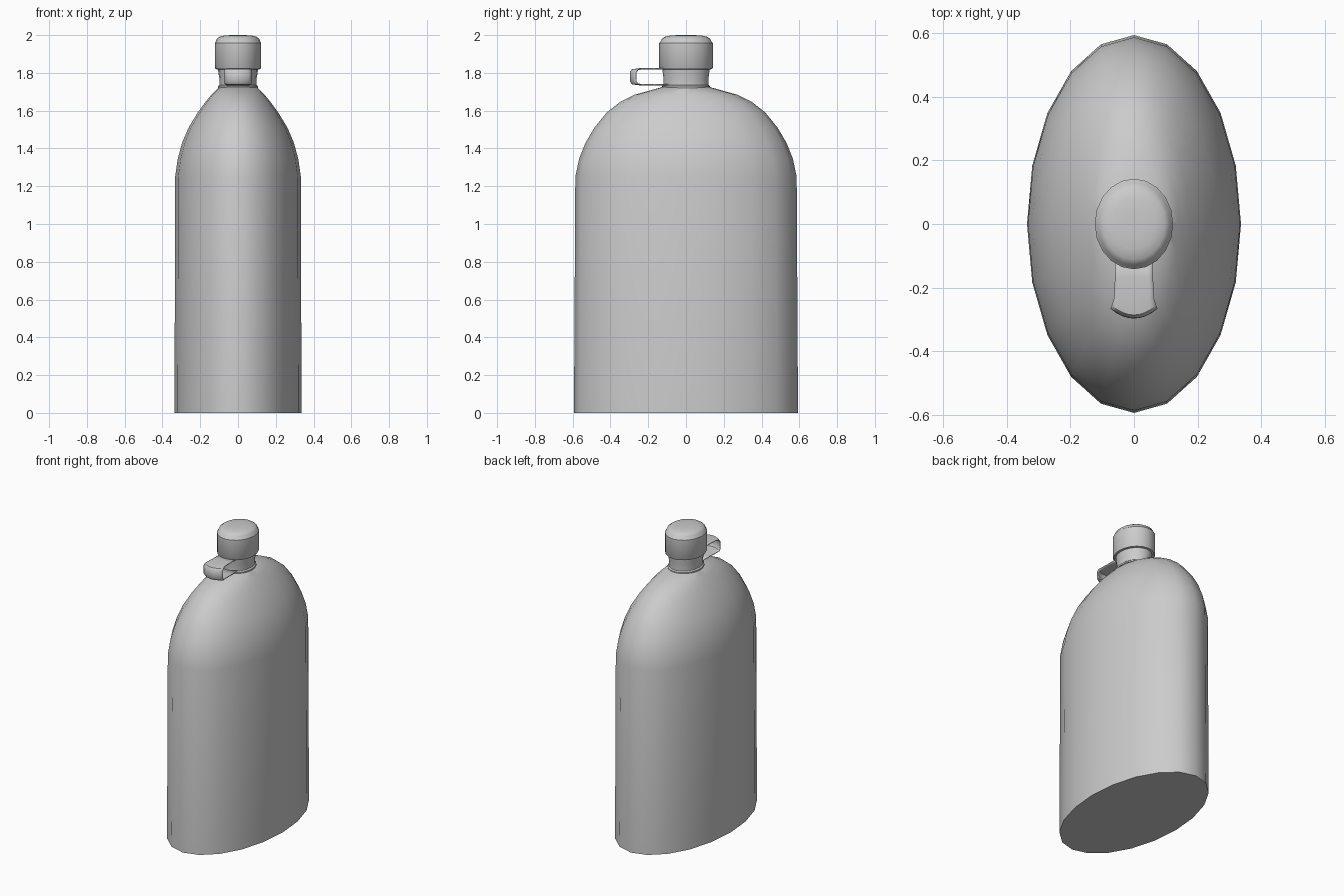
import bpy, bmesh, math

if "Cube" in bpy.data.objects:
    bpy.data.objects.remove(bpy.data.objects["Cube"])


def finish(name, bm, angle=40):
    bmesh.ops.recalc_face_normals(bm, faces=bm.faces)
    mesh = bpy.data.meshes.new(name)
    bm.to_mesh(mesh)
    bm.free()
    ob = bpy.data.objects.new(name, mesh)
    bpy.context.collection.objects.link(ob)
    bpy.ops.object.select_all(action='DESELECT')
    ob.select_set(True)
    bpy.context.view_layer.objects.active = ob
    bpy.ops.object.shade_smooth_by_angle(angle=math.radians(angle))
    return ob


def loft(name, rings, sides=20):
    """Stack of elliptical rings (rx, ry, z), closed at both ends."""
    bm = bmesh.new()
    loops = []
    for rx, ry, z in rings:
        loops.append([bm.verts.new((rx * math.cos(2 * math.pi * i / sides),
                                    ry * math.sin(2 * math.pi * i / sides), z))
                      for i in range(sides)])
    for a, b in zip(loops, loops[1:]):
        for i in range(sides):
            j = (i + 1) % sides
            bm.faces.new((a[i], a[j], b[j], b[i]))
    bm.faces.new(loops[0][::-1])
    bm.faces.new(loops[-1])
    return finish(name, bm)


# Oval bottle with domed shoulders
loft("bottle_body", [
    (.336, .593, 0), (.333, .586, 1.25), (.319, .566, 1.345), (.296, .532, 1.43),
    (.262, .485, 1.51), (.213, .42, 1.59), (.173, .35, 1.645), (.14, .27, 1.685),
    (.10, .125, 1.725)])

# Neck with a small rim at its foot
loft("neck", [
    (.104, .123, 1.715), (.106, .126, 1.722), (.106, .126, 1.73), (.098, .119, 1.737),
    (.098, .119, 1.77), (.104, .123, 1.80), (.106, .125, 1.83)])

# Screw cap with rounded top
loft("cap", [
    (.108, .127, 1.818), (.118, .137, 1.82), (.123, .142, 1.827), (.123, .142, 1.958),
    (.119, .137, 1.962), (.113, .129, 1.98), (.098, .112, 1.991), (.07, .08, 1.998),
    (.035, .04, 2.0)])

# Strap loop: path (y, z, half width, bow of the outer end)
path = [(-.08, 1.822, .06, 0), (-.17, 1.822, .06, 0), (-.245, 1.822, .062, .5),
        (-.284, 1.817, .069, 1), (-.293, 1.805, .072, 1), (-.294, 1.755, .072, 1),
        (-.285, 1.742, .069, 1), (-.245, 1.737, .062, .5), (-.17, 1.737, .06, 0),
        (-.08, 1.737, .06, 0)]
cols = 8
bm = bmesh.new()
grid = []
for y, z, w, bow in path:
    row = []
    for c in range(cols + 1):
        t = 2 * c / cols - 1
        row.append(bm.verts.new((w * t, y + .03 * bow * t * t, z)))
    grid.append(row)
for a, b in zip(grid, grid[1:]):
    for c in range(cols):
        bm.faces.new((a[c], a[c + 1], b[c + 1], b[c]))
strap = finish("cap_strap", bm)
solid = strap.modifiers.new("thickness", 'SOLIDIFY')
solid.thickness = .006
solid.offset = 0
